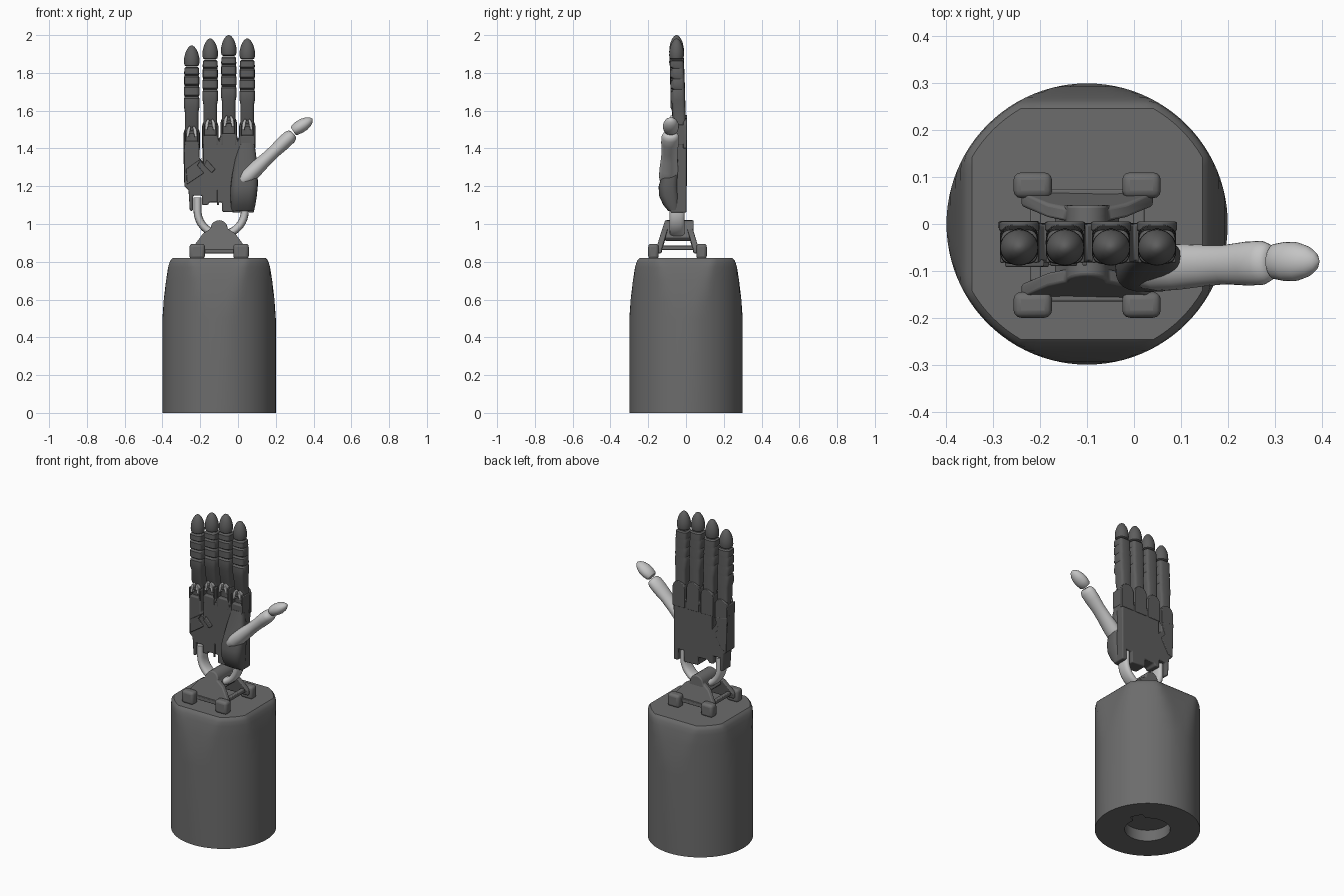
import bpy, bmesh, math
from math import sin, cos, pi
from mathutils import Vector

old = bpy.data.objects.get("Cube")
if old:
    bpy.data.objects.remove(old)


def material(name, v):
    m = bpy.data.materials.new(name)
    m.use_nodes = True
    m.diffuse_color = (v, v, v, 1)
    m.node_tree.nodes["Principled BSDF"].inputs["Base Color"].default_value = (v, v, v, 1)
    return m


BASE = material("base grey", 0.15)
DARK = material("hand dark grey", 0.11)
LIGHT = material("pale grey", 0.55)


def finish(bm, name, mat, bevel=0.0, angle=40):
    bmesh.ops.recalc_face_normals(bm, faces=bm.faces)
    me = bpy.data.meshes.new(name)
    bm.to_mesh(me)
    bm.free()
    me.materials.append(mat)
    me.shade_smooth()
    me.set_sharp_from_angle(angle=math.radians(angle))
    ob = bpy.data.objects.new(name, me)
    bpy.context.collection.objects.link(ob)
    if bevel:
        b = ob.modifiers.new("rounding", "BEVEL")
        b.width, b.segments, b.limit_method = bevel, 3, "ANGLE"
    return ob


def loft(name, rings, mat, angle=40):
    """Skin a list of equal point rings and cap both ends."""
    bm = bmesh.new()
    loops = [[bm.verts.new(p) for p in r] for r in rings]
    n = len(loops[0])
    for a, b in zip(loops, loops[1:]):
        for i in range(n):
            bm.faces.new((a[i], a[(i + 1) % n], b[(i + 1) % n], b[i]))
    bm.faces.new(loops[0])
    bm.faces.new(loops[-1])
    return finish(bm, name, mat, angle=angle)


def prism(name, outline, y0, y1, mat, bevel=0.01, lean=None):
    """Extrude an (x, z) outline along y; lean shifts y with height."""
    lean = lean or (lambda z: 0)
    bm = bmesh.new()
    a = [bm.verts.new((x, y0 + lean(z), z)) for x, z in outline]
    b = [bm.verts.new((x, y1 + lean(z), z)) for x, z in outline]
    bm.faces.new(a)
    bm.faces.new(b)
    for i in range(len(a)):
        j = (i + 1) % len(a)
        bm.faces.new((a[i], a[j], b[j], b[i]))
    return finish(bm, name, mat, bevel)


def box(name, x0, x1, y0, y1, z0, z1, mat, bevel=0.008):
    return prism(name, [(x0, z0), (x1, z0), (x1, z1), (x0, z1)], y0, y1, mat, bevel)


def section(c, u, v, ru, rv, power=1.0, n=24):
    """Rounded cross-section; power below 1 makes it squarer."""
    pts = []
    for i in range(n):
        t = 2 * pi * i / n
        s = [math.copysign(abs(k) ** power, k) for k in (cos(t), sin(t))]
        pts.append(Vector(c) + Vector(u) * ru * s[0] + Vector(v) * rv * s[1])
    return pts


X, Y = (1, 0, 0), (0, 1, 0)

# Cylindrical base with four tapered flats and a keyed socket underneath
N = 96


def base_ring(z, r, flat):
    pts = []
    for i in range(N):
        t = 2 * pi * i / N
        k = min(r, flat / max(abs(cos(t)), abs(sin(t))))
        pts.append((-0.1 + k * cos(t), k * sin(t), z))
    return pts


def socket_ring(z):
    pts = []
    for i in range(N):
        t = 2 * pi * i / N
        k = 0.17 if 4 <= i <= 11 else 0.13
        pts.append((-0.1 + k * cos(t), k * sin(t), z))
    return pts


levels = [(0, .3, .3), (.5, .3, .3), (.6, .3, .293), (.7, .3, .281), (.77, .3, .27),
          (.795, .298, .263), (.81, .293, .256), (.82, .284, .246)]
loft("base", [socket_ring(0.07), socket_ring(0)] + [base_ring(*l) for l in levels], BASE, 25)

# Wrist bracket: leaning arch plates, ridge, feet and cross bars
CX, CY = -0.1, -0.045
dome = [(CX + 0.045 * cos(pi * i / 10), 0.975 + 0.045 * sin(pi * i / 10)) for i in range(11)]
arch = [(CX + 0.055, 0.845), (CX + 0.14, 0.845), (CX + 0.14, 0.875), (CX + 0.085, 0.95)] + dome
arch += [(CX - 0.085, 0.95), (CX - 0.14, 0.875), (CX - 0.14, 0.845), (CX - 0.055, 0.845)]
for label, s in (("front", -1), ("back", 1)):
    prism("bracket_arch_" + label, arch, CY + s * 0.085, CY + s * 0.115, BASE, 0.006,
          lambda z: -s * 0.05 * max(0, (z - 0.87) / 0.15))
    box("bracket_bar_" + label, CX - 0.13, CX + 0.13, CY + s * 0.1, CY + s * 0.12, 0.845, 0.868, BASE, 0.004)
    for side, q in (("left", 1), ("right", -1)):
        xs = sorted((CX + q * 0.075, CX + q * 0.157))
        ys = sorted((CY + s * 0.1, CY + s * 0.155))
        box(f"bracket_foot_{label}_{side}", *xs, *ys, 0.815, 0.895, BASE, 0.016)
for side, q in (("left", 1), ("right", -1)):
    box("bracket_side_bar_" + side, CX + q * 0.11 - 0.012, CX + q * 0.11 + 0.012,
        CY - 0.12, CY + 0.12, 0.862, 0.885, BASE, 0.004)
ridge = dome + [(CX - 0.07, 0.93), (CX - 0.05, 0.91), (CX + 0.05, 0.91), (CX + 0.07, 0.93)]
prism("bracket_ridge", ridge, CY - 0.065, CY + 0.085, BASE, 0.006)

# U-shaped wrist yoke
yoke = []
for i in range(29):
    t = pi + pi * i / 28
    d = (cos(t), 0, sin(t))
    c = Vector((-0.089, -0.047, 1.07)) + Vector(d) * 0.125
    yoke.append(section(c, d, Y, 0.021, 0.04, 0.8, 16))
up = Vector((0, 0, 0.07))
yoke = [[p + up for p in yoke[0]]] + yoke + [[p + up for p in yoke[-1]]]
loft("wrist_yoke", yoke, LIGHT)

# Palm
left_edge = [(-.255, 1.07), (-.238, 1.07), (-.238, 1.15), (-.19, 1.15), (-.19, 1.1), (-.16, 1.1),
             (-.15, 1.115), (-.085, 1.115), (-.085, 1.065)]
right_edge = [(.015, 1.06), (.015, 1.13), (.055, 1.13), (.055, 1.06), (.085, 1.06), (.088, 1.47),
              (.01, 1.47), (0, 1.45), (-.01, 1.48), (-.09, 1.48), (-.1, 1.45), (-.11, 1.47),
              (-.187, 1.47), (-.187, 1.33), (-.205, 1.35), (-.205, 1.44), (-.284, 1.44),
              (-.284, 1.2), (-.262, 1.18)]
prism("palm", left_edge + right_edge, -0.082, 0.002, DARK, 0.007)
box("wrist_gusset", -0.11, -0.1, -0.088, -0.08, 1.1, 1.18, DARK, 0.001)

# Raised palm panels with diagonal edges
prism("outer_palm_panel", [(-.27, 1.21), (-.18, 1.27), (-.215, 1.31), (-.19, 1.35), (-.275, 1.29)],
      -0.092, -0.075, DARK, 0.004)
prism("middle_palm_panel", [(-.18, 1.31), (-.14, 1.27), (-.12, 1.29), (-.165, 1.34)],
      -0.09, -0.075, DARK, 0.004)
prism("back_side_panel", [(-.284, 1.2), (-.25, 1.21), (-.2, 1.3), (-.23, 1.33), (-.2, 1.4), (-.29, 1.42)],
      -0.01, 0.006, DARK, 0.004)

# Thumb mount
mount = [(1.07, -.065, .06, .03), (1.1, -.075, .065, .045), (1.15, -.088, .07, .055),
         (1.2, -.092, .072, .053), (1.26, -.082, .068, .045), (1.34, -.07, .058, .034),
         (1.43, -.06, .04, .025)]
loft("thumb_mount", [section((0.025 + (z - 1.07) * 0.06, y, z), X, Y, a, b, 0.7)
                     for z, y, a, b in mount], DARK)

# Thumb: waisted lower piece and rounded tip
start, end = Vector((0.012, -0.095, 1.215)), Vector((0.292, -0.082, 1.478))
axis = (end - start).normalized()
across = axis.cross(Vector(Y)).normalized()
depth = axis.cross(across)
shape = [(0, .022, .03), (.04, .036, .044), (.14, .044, .05), (.3, .041, .049), (.5, .035, .044),
         (.65, .034, .042), (.82, .038, .047), (.93, .037, .047), (.98, .03, .04), (1, .02, .028)]
loft("thumb_lower", [section(start.lerp(end, f), across, depth, a, b) for f, a, b in shape], LIGHT)
tip_start, tip_end = Vector((0.292, -0.08, 1.492)), Vector((0.394, -0.08, 1.556))
t_axis = (tip_end - tip_start).normalized()
t_across = t_axis.cross(Vector(Y)).normalized()
tip_shape = [(0, .022, .03), (.06, .029, .037), (.3, .034, .042), (.55, .034, .041),
             (.78, .026, .032), (.93, .015, .019), (1, .003, .004)]
loft("thumb_tip", [section(tip_start.lerp(tip_end, f), t_across, Y, a, b) for f, a, b in tip_shape], LIGHT)

# Fingers, each measured down from its fingertip
fingers = {"little": (-.245, 1.945), "ring": (-.147, 1.982), "middle": (-.049, 2.0), "index": (.049, 1.982)}
# drop from tip, front y, back y, half width
body = [(.113, -.072, -.02, .03), (.12, -.084, -.012, .039), (.15, -.086, -.01, .04), (.158, -.074, -.01, .037),
        (.166, -.084, -.01, .04), (.205, -.084, -.008, .04), (.214, -.071, -.008, .037),
        (.223, -.081, -.008, .041), (.262, -.082, -.006, .041), (.271, -.07, -.006, .037),
        (.28, -.081, -.006, .041), (.325, -.083, -.004, .041), (.345, -.075, -.004, .037),
        (.42, -.072, -.002, .036), (.44, -.06, -.002, .036), (.52, -.06, -.002, .038)]
cap = [(0, .004), (.006, .014), (.02, .025), (.04, .034), (.065, .04), (.09, .041), (.105, .038), (.111, .028)]
for name, (x, top) in fingers.items():
    loft(name + "_fingertip", [section((x, -0.05, top - d), X, Y, r, r * 0.95) for d, r in cap], DARK)
    loft(name + "_finger", [section((x, (f + b) / 2, top - d), X, Y, w, (b - f) / 2, 0.5)
                            for d, f, b, w in body], DARK, 30)
    # Rounded back tongue and side cheeks around the knuckle
    k = top - 0.455
    tongue = [(x + 0.043 * cos(pi * i / 10), k - 0.01 + 0.043 * sin(pi * i / 10)) for i in range(11)]
    prism(name + "_knuckle_guard", tongue + [(x - .043, 1.4), (x + .043, 1.4)], -0.015, 0.005, DARK, 0.004)
    for side, q in (("left", 1), ("right", -1)):
        box(f"{name}_cheek_{side}", x + q * .036 - .005, x + q * .036 + .005, -.083, -.01, 1.42, k, DARK, .004)
        # Pale hinge prongs
        prism(f"{name}_hinge_{side}", [(x + q * .029, k - .03), (x + q * .016, k - .03),
              (x + q * .004, k + .025), (x + q * .014, k + .03), (x + q * .026, k + .01)],
              -.083, -.045, LIGHT, .003)
    box(name + "_hinge_pin", x - .03, x + .03, -.078, -.05, k - .012, k + .004, DARK, .004)
